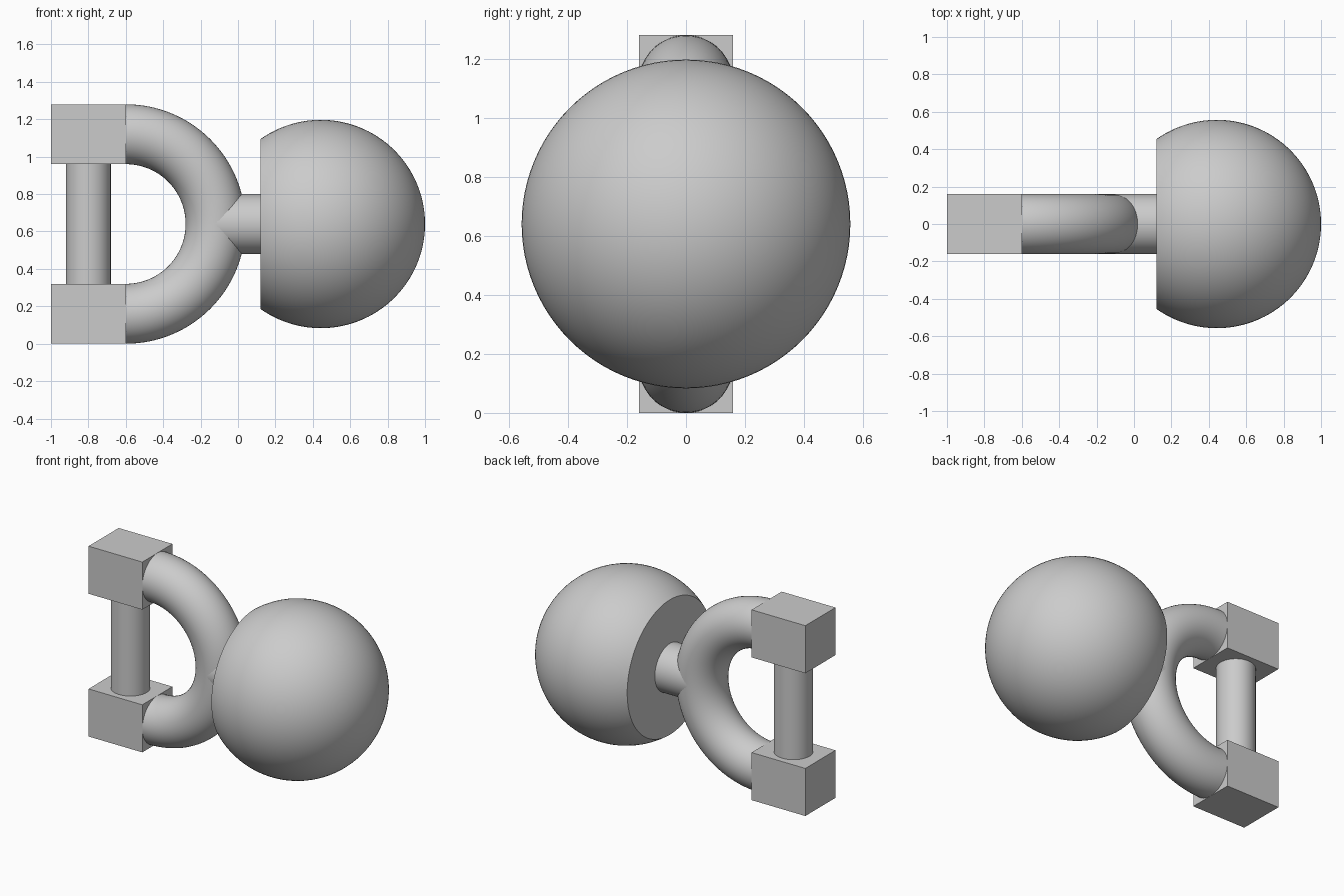
import bpy
import bmesh
from math import pi, sin, cos, acos, radians
from mathutils import Matrix, Vector

cube = bpy.data.objects.get("Cube")
if cube:
    bpy.data.objects.remove(cube, do_unlink=True)

MID = 0.64       # height of the symmetry plane
BAR = 0.16       # radius of the ring bar and neck, half width of the blocks
RING_X = -0.6    # centre of the half ring
FLAT_X = 0.12    # flat back of the ball

grey = bpy.data.materials.new("plain_grey")
grey.use_nodes = True
grey.diffuse_color = (0.6, 0.6, 0.6, 1)
grey.node_tree.nodes["Principled BSDF"].inputs["Base Color"].default_value = (0.6, 0.6, 0.6, 1)


def finish(name, bm, smooth=True):
    bmesh.ops.remove_doubles(bm, verts=bm.verts, dist=1e-5)
    bmesh.ops.recalc_face_normals(bm, faces=bm.faces)
    mesh = bpy.data.meshes.new(name)
    bm.to_mesh(mesh)
    bm.free()
    mesh.materials.append(grey)
    obj = bpy.data.objects.new(name, mesh)
    bpy.context.collection.objects.link(obj)
    if smooth:
        bpy.ops.object.select_all(action='DESELECT')
        obj.select_set(True)
        bpy.context.view_layer.objects.active = obj
        bpy.ops.object.shade_smooth_by_angle(angle=radians(30))
    return obj


def sweep(bm, points, centre, axis, angle, steps, closed=False):
    """Spin a profile of points around an axis."""
    verts = [bm.verts.new(p) for p in points]
    pairs = list(zip(verts, verts[1:]))
    if closed:
        pairs.append((verts[-1], verts[0]))
    edges = [bm.edges.new(pair) for pair in pairs]
    bmesh.ops.spin(bm, geom=verts + edges, cent=centre, axis=axis,
                   angle=angle, steps=steps)


def rod(name, centre, radius, length, turn):
    bm = bmesh.new()
    bmesh.ops.create_cone(bm, cap_ends=True, segments=64, radius1=radius,
                          radius2=radius, depth=length,
                          matrix=Matrix.Translation(centre) @ turn)
    return finish(name, bm)


# Square end blocks
for name, z in (("lower_block", BAR), ("upper_block", 2 * MID - BAR)):
    bm = bmesh.new()
    bmesh.ops.create_cube(bm, size=1, matrix=Matrix.Translation((-0.8, 0, z))
                          @ Matrix.Diagonal((0.4, 2 * BAR, 2 * BAR, 1)))
    finish(name, bm, smooth=False)

# Pin between the blocks
rod("cross_pin", (-0.8, 0, MID), 0.12, 0.7, Matrix.Identity(4))

# Half ring, swept from the lower block round to the upper one
bm = bmesh.new()
section = [Vector((RING_X, BAR * sin(a), BAR + BAR * cos(a)))
           for a in (2 * pi * i / 48 for i in range(48))]
sweep(bm, section, (RING_X, 0, MID), (0, -1, 0), pi, 64, closed=True)
finish("half_ring", bm)

# Neck joining ring and ball
rod("neck", (0.01, 0, MID), BAR, 0.26, Matrix.Rotation(pi / 2, 4, 'Y'))

# Ball with a flat back
BALL_R = 0.557
BALL_X = 1 - BALL_R
rim = acos((FLAT_X - BALL_X) / BALL_R)
bm = bmesh.new()
profile = [Vector((FLAT_X, 0, MID))]
for i in range(41):
    a = rim * (1 - i / 40)
    profile.append(Vector((BALL_X + BALL_R * cos(a), 0, MID + BALL_R * sin(a))))
sweep(bm, profile, (0, 0, MID), (1, 0, 0), 2 * pi, 96)
finish("ball", bm)
